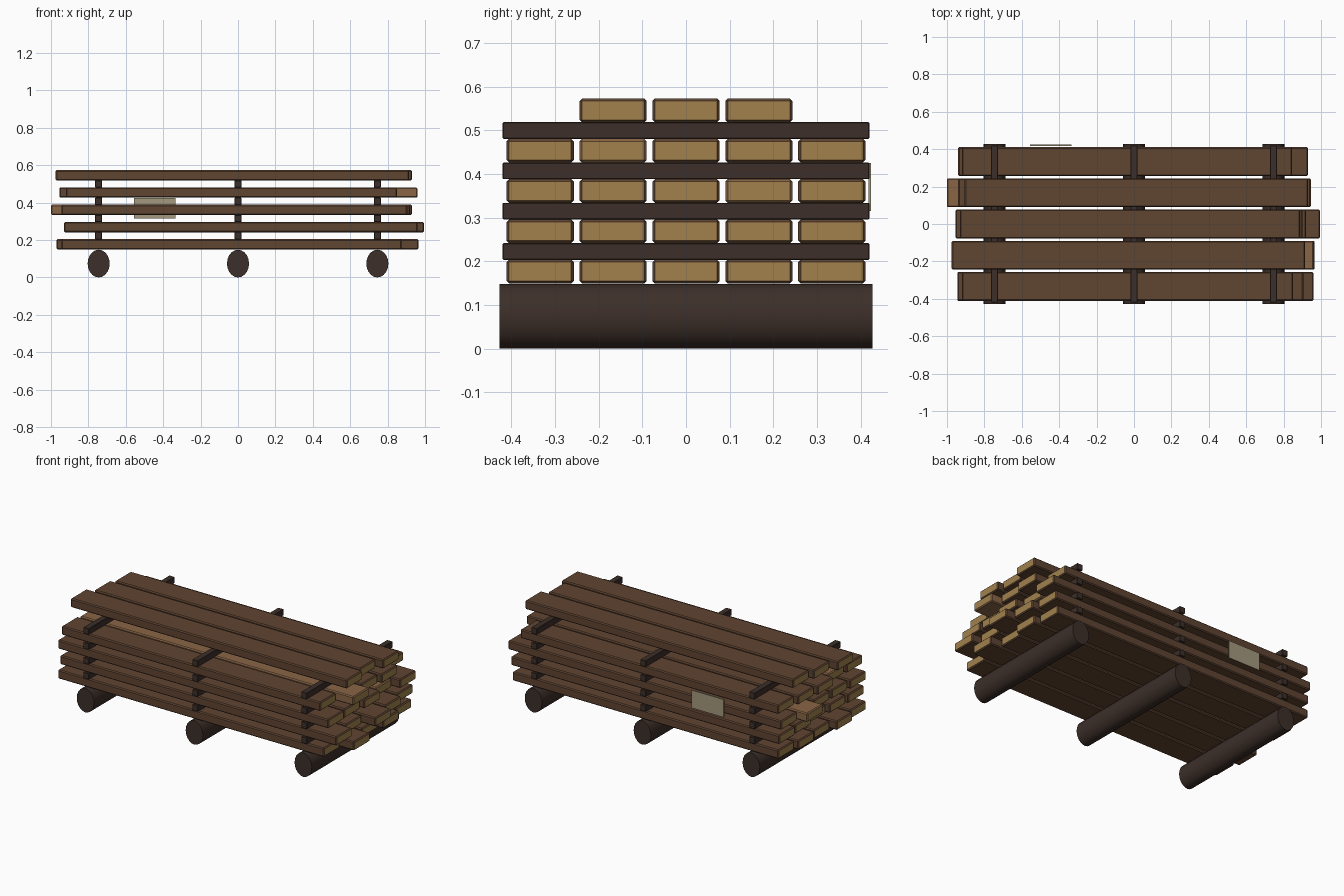
import bpy, bmesh, math

if "Cube" in bpy.data.objects:
    bpy.data.objects.remove(bpy.data.objects["Cube"])

def material(name, rgb):
    m = bpy.data.materials.new(name)
    m.diffuse_color = (*rgb, 1)
    m.use_nodes = True
    m.node_tree.nodes["Principled BSDF"].inputs["Base Color"].default_value = m.diffuse_color
    return m

BROWN = material("weathered_wood", (0.115, 0.058, 0.031))
LIGHT = material("fresh_wood", (0.25, 0.13, 0.06))
END = material("cut_end", (0.36, 0.22, 0.075))
DARK = material("dark_wood", (0.045, 0.028, 0.022))
CARD = material("tag_card", (0.37, 0.32, 0.21))

def finish(bm, name, mats):
    me = bpy.data.meshes.new(name)
    bm.to_mesh(me)
    bm.free()
    ob = bpy.data.objects.new(name, me)
    bpy.context.collection.objects.link(ob)
    for m in mats:
        me.materials.append(m)
    return ob

def box(name, x, y, z, mats, bevel=0.0, ends=False):
    """Box from (min, max) pairs, optionally bevelled with end-grain faces."""
    bm = bmesh.new()
    bmesh.ops.create_cube(bm, size=1)
    for v in bm.verts:
        for i, (a, b) in enumerate((x, y, z)):
            v.co[i] = (a + b) / 2 + v.co[i] * (b - a)
    if bevel:
        bmesh.ops.bevel(bm, geom=bm.edges[:], offset=bevel, segments=1,
                        affect='EDGES', profile=0.5)
    bm.normal_update()
    if ends:
        for f in bm.faces:
            if abs(f.normal.x) > 0.95:
                f.material_index = 1
    return finish(bm, name, mats)

ROWS = (-0.334, -0.167, 0.0, 0.167, 0.334)
XS = (-0.745, 0.0, 0.745)
Z0, THICK, PITCH = 0.149, 0.055, 0.0923

# plank ends (left, right) per layer, front row to back row
LAYERS = [
    [(-0.945, 0.875), (-0.97, 0.965), (-0.93, 0.90), (-0.94, 0.93), (-0.92, 0.90)],
    [(-0.93, 0.96), (-0.92, 0.91), (-0.90, 0.995), (-0.92, 0.945), (-0.925, 0.91)],
    [(-0.945, 0.905), (-0.935, 0.90), (-0.93, 0.92), (-1.0, 0.88), (-0.94, 0.93)],
    [(-0.92, 0.85), (-0.91, 0.96), (-0.955, 0.90), (-0.94, 0.92), (-0.92, 0.845)],
    [None, (-0.975, 0.915), (-0.93, 0.888), (-0.905, 0.93), None],
]
FRESH = {(3, 1), (2, 3)}

# stacked planks
for l, layer in enumerate(LAYERS):
    z = Z0 + l * PITCH
    for r, span in enumerate(layer):
        if span:
            y = ROWS[r]
            box(f"plank_{l + 1}_{r + 1}", span, (y - 0.077, y + 0.077), (z, z + THICK),
                [LIGHT if (l, r) in FRESH else BROWN, END], 0.006, True)

for i, x in enumerate(XS):
    # spacer sticks between the layers
    for l in range(4):
        z = Z0 + l * PITCH + THICK
        box(f"spacer_{l + 1}_{i + 1}", (x - 0.0185, x + 0.0185), (-0.42, 0.42),
            (z - 0.0005, z + PITCH - THICK + 0.0005), [DARK], 0.002)
    # oval bearer logs under the stack
    bm = bmesh.new()
    bmesh.ops.create_cone(bm, cap_ends=True, segments=20, radius1=1, radius2=1, depth=1)
    for v in bm.verts:
        a, b, c = v.co
        v.co = (x + a * 0.059, -c * 0.854, 0.074 + b * 0.074)
    bmesh.ops.recalc_face_normals(bm, faces=bm.faces[:])
    for f in bm.faces:
        f.smooth = len(f.verts) == 4
    finish(bm, f"bearer_log_{i + 1}", [DARK])

# blank tag on the back side
box("tag", (-0.555, -0.335), (0.418, 0.424), (0.315, 0.425), [CARD])
